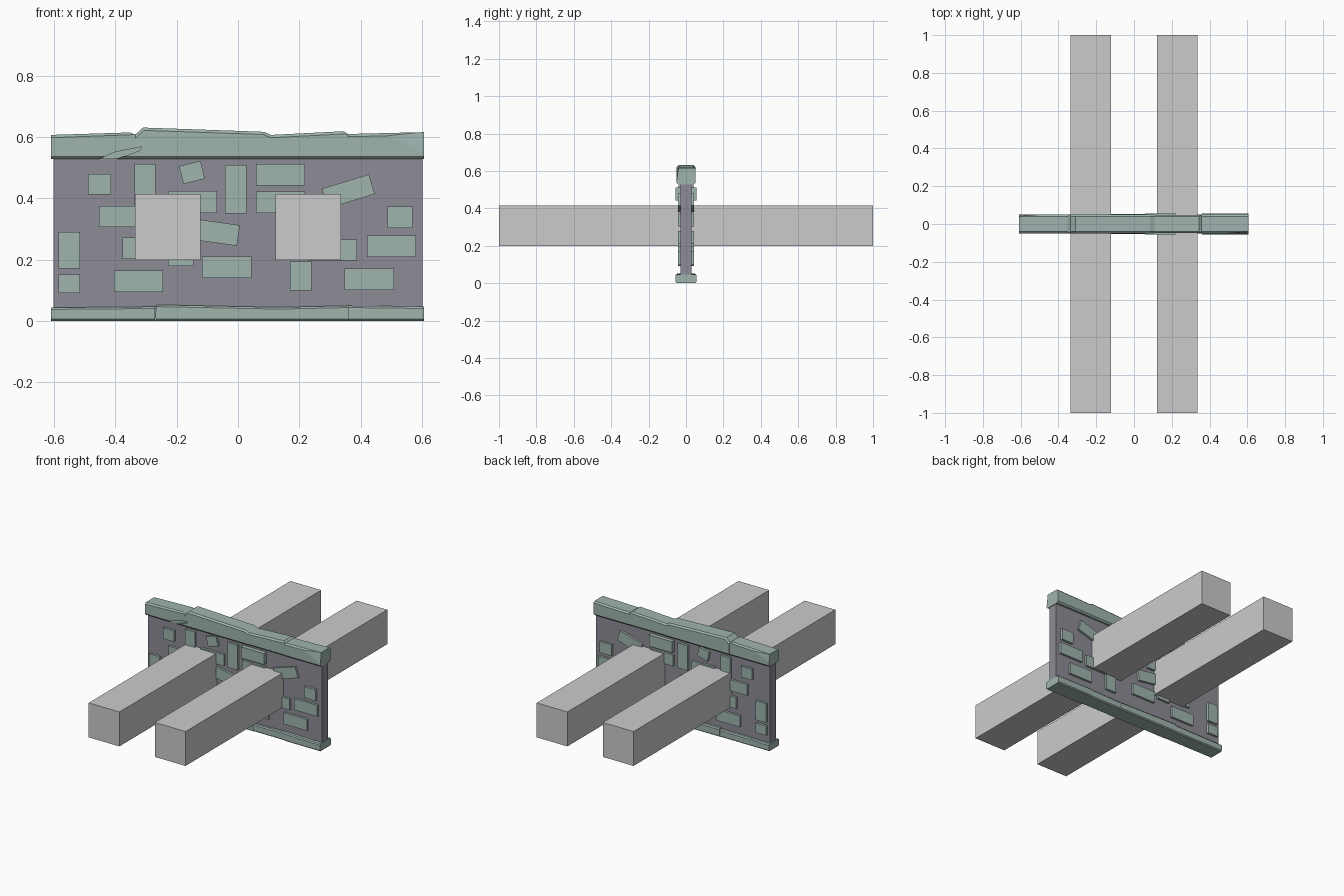
import bpy, bmesh
from math import radians
from mathutils import Vector

if "Cube" in bpy.data.objects:
    bpy.data.objects.remove(bpy.data.objects["Cube"])


def material(name, rgb):
    m = bpy.data.materials.new(name)
    m.diffuse_color = (*rgb, 1)
    m.use_nodes = True
    m.node_tree.nodes["Principled BSDF"].inputs["Base Color"].default_value = m.diffuse_color
    return m


MORTAR = material("dark_mortar", (0.27, 0.26, 0.30))
STONE = material("green_stone", (0.35, 0.46, 0.43))


def finish(name, bm, mat=None):
    bmesh.ops.recalc_face_normals(bm, faces=bm.faces[:])
    me = bpy.data.meshes.new(name)
    bm.to_mesh(me)
    bm.free()
    ob = bpy.data.objects.new(name, me)
    bpy.context.collection.objects.link(ob)
    if mat:
        me.materials.append(mat)
    return ob


def box(name, centre, size, mat=None, tilt=0):
    bm = bmesh.new()
    bmesh.ops.create_cube(bm, size=1)
    bmesh.ops.scale(bm, vec=size, verts=bm.verts[:])
    ob = finish(name, bm, mat)
    ob.location = centre
    ob.rotation_euler.y = -radians(tilt)
    return ob


def prism(name, profile, y0, y1, mat=None, chamfer=0.0, chips=()):
    """Extrude an xz profile along y, chamfer its long edges, slice chips off."""
    bm = bmesh.new()
    face = bm.faces.new([bm.verts.new((x, y0, z)) for x, z in profile])
    ext = bmesh.ops.extrude_face_region(bm, geom=[face])
    verts = [g for g in ext["geom"] if isinstance(g, bmesh.types.BMVert)]
    bmesh.ops.translate(bm, verts=verts, vec=(0, y1 - y0, 0))
    bmesh.ops.recalc_face_normals(bm, faces=bm.faces[:])
    if chamfer:
        edges = []
        for e in bm.edges:
            d = e.verts[0].co - e.verts[1].co
            if abs(d.y) < 1e-4 and abs(d.x) > 0.018:
                edges.append(e)
        bmesh.ops.bevel(bm, geom=edges, offset=chamfer, segments=1,
                        profile=0.5, affect='EDGES')
    for a, b, c, keep in chips:
        a, b, c = Vector(a), Vector(b), Vector(c)
        n = (b - a).cross(c - a).normalized()
        if n.dot(Vector(keep) - a) > 0:
            n = -n
        bmesh.ops.bisect_plane(bm, geom=bm.verts[:] + bm.edges[:] + bm.faces[:],
                               plane_co=a, plane_no=n, clear_outer=True)
        rim = [e for e in bm.edges if e.is_boundary]
        bmesh.ops.holes_fill(bm, edges=rim, sides=0)
    return finish(name, bm, mat)


# Wall core
box("wall_core", (0, 0, 0.29), (1.205, 0.06, 0.56), MORTAR)

# Two long square beams through the wall
for side in (-1, 1):
    box("beam", (side * 0.2295, 0, 0.307), (0.213, 2.0, 0.216))

# Coping stones, with chipped corners at the two ends
front_chip = ((0.49, -0.05, 0.603), (0.606, -0.05, 0.547), (0.606, -0.040, 0.616), (0.4, 0, 0.56))
back_chip = ((-0.49, 0.05, 0.603), (-0.61, 0.05, 0.547), (-0.61, 0.040, 0.616), (-0.4, 0, 0.56))
copings = [
    ([(-0.61, 0.607), (-0.352, 0.615), (-0.335, 0.608)], 0.049, [back_chip]),
    ([(-0.335, 0.608), (-0.31, 0.631), (0.007, 0.620), (0.085, 0.617), (0.108, 0.607)], 0.050, []),
    ([(0.108, 0.607), (0.345, 0.619), (0.358, 0.610)], 0.048, []),
    ([(0.358, 0.610), (0.606, 0.616)], 0.050, [front_chip]),
]
coping_objects = []
for top, half, chips in copings:
    profile = top + [(top[-1][0], 0.528), (top[0][0], 0.528)]
    coping_objects.append(prism("coping_stone", profile, -half, half, STONE, 0.009, chips))

# Wedge-shaped crack in the first coping, on the front
crack = prism("crack_cutter", [(-0.475, 0.52), (-0.40, 0.551), (-0.315, 0.568), (-0.32, 0.556), (-0.42, 0.52)],
              -0.07, -0.035)
crack.hide_render = True
crack.hide_viewport = True
for ob in coping_objects[:2]:
    cut = ob.modifiers.new("crack", 'BOOLEAN')
    cut.operation = 'DIFFERENCE'
    cut.solver = 'EXACT'
    cut.object = crack
bpy.context.view_layer.update()
deps = bpy.context.evaluated_depsgraph_get()
for ob in coping_objects[:2]:
    ob.data = bpy.data.meshes.new_from_object(ob.evaluated_get(deps))
    ob.modifiers.clear()
bpy.data.objects.remove(crack)

# Plinth stones
plinths = [
    ([(-0.61, 0), (-0.27, 0), (-0.27, 0.047), (-0.61, 0.044)], 0.050),
    ([(-0.27, 0), (0.147, 0), (0.132, 0.045), (-0.267, 0.053)], 0.052),
    ([(0.147, 0), (0.361, 0), (0.361, 0.050), (0.132, 0.045)], 0.050),
    ([(0.361, 0), (0.606, 0), (0.606, 0.047), (0.361, 0.050)], 0.055),
]
for profile, half in plinths:
    prism("plinth_stone", profile, -half, half, STONE, 0.006)

# Raised bricks, showing on both faces: centre x, centre z, width, height, tilt
bricks = [
    (-0.451, 0.446, 0.075, 0.068, 0), (-0.303, 0.434, 0.068, 0.155, 0),
    (-0.150, 0.485, 0.072, 0.060, 14), (-0.007, 0.430, 0.071, 0.157, 0),
    (0.360, 0.423, 0.160, 0.067, 17), (-0.373, 0.341, 0.160, 0.069, 0),
    (-0.148, 0.388, 0.160, 0.071, 0), (-0.340, 0.238, 0.075, 0.070, 0),
    (-0.550, 0.231, 0.071, 0.120, 0), (-0.550, 0.121, 0.071, 0.060, 0),
    (-0.324, 0.130, 0.160, 0.070, 0), (-0.186, 0.215, 0.083, 0.071, 0),
    (-0.078, 0.290, 0.160, 0.068, -8), (-0.037, 0.175, 0.161, 0.070, 0),
    (0.139, 0.388, 0.160, 0.070, 0), (0.528, 0.338, 0.082, 0.070, 0),
    (0.500, 0.244, 0.160, 0.071, 0), (0.308, 0.232, 0.160, 0.069, 0),
    (0.205, 0.147, 0.071, 0.096, 0), (0.428, 0.136, 0.160, 0.071, 0),
]
for x, z, w, h, tilt in bricks:
    box("brick", (x, 0, z), (w, 0.088, h), STONE, tilt)
box("proud_brick", (0.139, 0, 0.477), (0.160, 0.112, 0.070), STONE)
